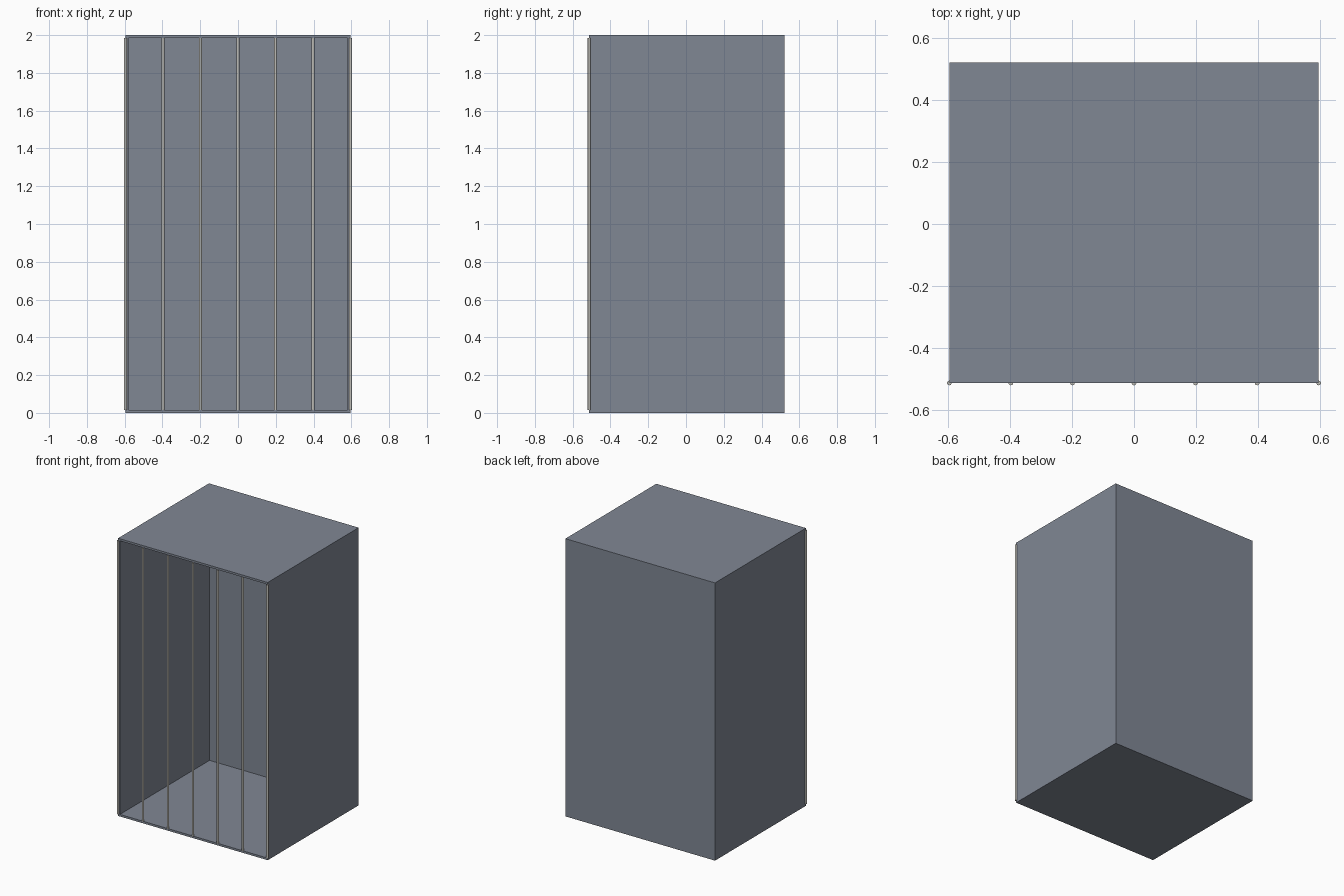
import bpy

if "Cube" in bpy.data.objects:
    bpy.data.objects.remove(bpy.data.objects["Cube"])


def material(name, rgb):
    m = bpy.data.materials.new(name)
    m.diffuse_color = (*rgb, 1)
    m.use_nodes = True
    m.node_tree.nodes["Principled BSDF"].inputs["Base Color"].default_value = m.diffuse_color
    return m


steel = material("blue grey steel", (0.216, 0.242, 0.296))
bar_steel = material("pale warm steel", (0.52, 0.51, 0.47))

W, FRONT, BACK, H, T, R = 0.596, -0.513, 0.521, 2.0, 0.015, 0.0075


def box(name, lo, hi):
    bpy.ops.mesh.primitive_cube_add(size=1, location=[(a + b) / 2 for a, b in zip(lo, hi)])
    o = bpy.context.object
    o.name = name
    o.scale = [b - a for a, b in zip(lo, hi)]
    bpy.ops.object.transform_apply(location=False, rotation=False, scale=True)
    o.data.materials.append(steel)
    return o


# Shell: a solid box hollowed out through the open front
shell = box("cage_shell", (-W, FRONT, 0), (W, BACK, H))
cutter = box("shell_cutter", (-W + T, FRONT - 0.1, T), (W - T, BACK - T, H - T))
cutter.hide_render = True
cutter.hide_set(True)
hollow = shell.modifiers.new("hollow", 'BOOLEAN')
hollow.operation = 'DIFFERENCE'
hollow.solver = 'EXACT'
hollow.object = cutter

# Seven evenly spaced round bars across the open front
for i in range(7):
    bpy.ops.mesh.primitive_cylinder_add(vertices=16, radius=R, depth=H - 2 * T,
                                        location=(-W + i * W / 3, FRONT, H / 2))
    bar = bpy.context.object
    bar.name = f"front_bar_{i + 1}"
    bar.data.materials.append(bar_steel)
    bpy.ops.object.shade_smooth_by_angle()
